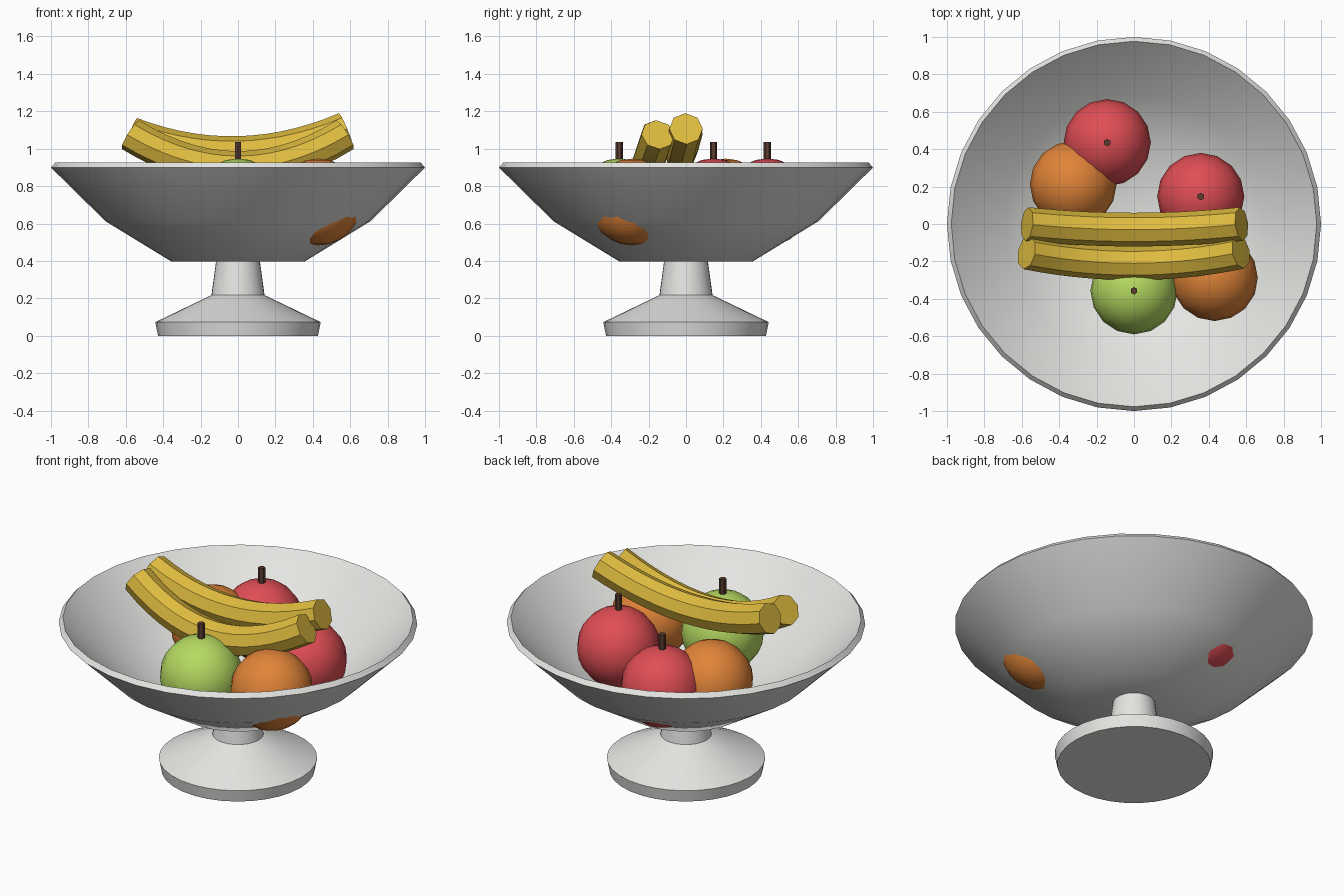
import bpy, bmesh, math
from mathutils import Vector

if "Cube" in bpy.data.objects:
    bpy.data.objects.remove(bpy.data.objects["Cube"])


def material(name, rgb):
    m = bpy.data.materials.new(name)
    m.diffuse_color = (*rgb, 1)
    m.use_nodes = True
    m.node_tree.nodes["Principled BSDF"].inputs["Base Color"].default_value = m.diffuse_color
    return m


WHITE = material("ceramic_white", (0.78, 0.78, 0.76))
RED = material("apple_red", (0.74, 0.075, 0.09))
GREEN = material("apple_green", (0.46, 0.70, 0.12))
ORANGE = material("orange_peel", (0.75, 0.23, 0.04))
YELLOW = material("banana_yellow", (0.74, 0.50, 0.05))
BROWN = material("stem_brown", (0.10, 0.045, 0.03))


def finish(bm, name, mat, angle=35):
    bmesh.ops.recalc_face_normals(bm, faces=bm.faces)
    mesh = bpy.data.meshes.new(name)
    bm.to_mesh(mesh)
    bm.free()
    mesh.materials.append(mat)
    ob = bpy.data.objects.new(name, mesh)
    bpy.context.collection.objects.link(ob)
    bpy.ops.object.select_all(action='DESELECT')
    ob.select_set(True)
    bpy.context.view_layer.objects.active = ob
    bpy.ops.object.shade_smooth_by_angle(angle=math.radians(angle))
    return ob


def skin(bm, rings):
    """Bridge matching point rings and cap both ends."""
    loops = [[bm.verts.new(p) for p in ring] for ring in rings]
    n = len(loops[0])
    for a, b in zip(loops, loops[1:]):
        for i in range(n):
            j = (i + 1) % n
            bm.faces.new((a[i], a[j], b[j], b[i]))
    bm.faces.new(loops[0])
    bm.faces.new(loops[-1])


def lathe(name, profile, mat, sides=32):
    bm = bmesh.new()
    turn = [2 * math.pi * i / sides for i in range(sides)]
    skin(bm, [[(r * math.cos(t), r * math.sin(t), z) for t in turn]
              for r, z in profile])
    return finish(bm, name, mat)


def ball(name, loc, r, mat):
    bm = bmesh.new()
    bmesh.ops.create_uvsphere(bm, u_segments=16, v_segments=12, radius=r)
    finish(bm, name, mat, 60).location = loc


def stem(name, x, y):
    bm = bmesh.new()
    bmesh.ops.create_cone(bm, cap_ends=True, segments=6, radius1=0.02,
                          radius2=0.02, depth=0.12)
    finish(bm, name, BROWN).location = (x, y, 0.977)


def banana(name, left, mid, right, r=0.09, sides=8, steps=14):
    """Sweep an octagon along a parabola through three points."""
    left, mid, right = map(Vector, (left, mid, right))
    lean, bow = (right - left) / 2, (left + right) / 2 - mid
    rings = []
    for k in range(steps + 1):
        t = 2 * k / steps - 1
        centre = mid + lean * t + bow * t * t
        tangent = (lean + 2 * bow * t).normalized()
        side = Vector((0, 0, 1)).cross(tangent).normalized()
        up = tangent.cross(side)
        rings.append([centre + r * (math.cos(a) * up + math.sin(a) * side)
                      for a in (2 * math.pi * i / sides for i in range(sides))])
    bm = bmesh.new()
    skin(bm, rings)
    finish(bm, name, YELLOW)


# Footed bowl
lathe("pedestal", [(0.428, 0), (0.442, 0.073), (0.142, 0.217), (0.117, 0.40)], WHITE)
lathe("bowl", [(0.355, 0.396), (0.708, 0.612), (1.0, 0.899),
               (0.977, 0.926), (0.69, 0.643), (0.345, 0.43)], WHITE)

# Apples with stems
for name, x, y, mat in (("red_apple_back", -0.143, 0.435, RED),
                        ("red_apple_right", 0.357, 0.147, RED),
                        ("green_apple", 0.0, -0.357, GREEN)):
    ball(name, (x, y, 0.715), 0.233, mat)
    stem(name + "_stem", x, y)

# Oranges
ball("orange_left", (-0.325, 0.212, 0.715), 0.232, ORANGE)
ball("orange_right", (0.43, -0.287, 0.715), 0.232, ORANGE)

# Bananas lying across the top
banana("banana_back", (-0.572, 0.0, 1.08), (0, -0.03, 0.977), (0.575, 0.0, 1.107))
banana("banana_front", (-0.575, -0.153, 1.075), (0, -0.21, 0.897), (0.572, -0.15, 1.075))
